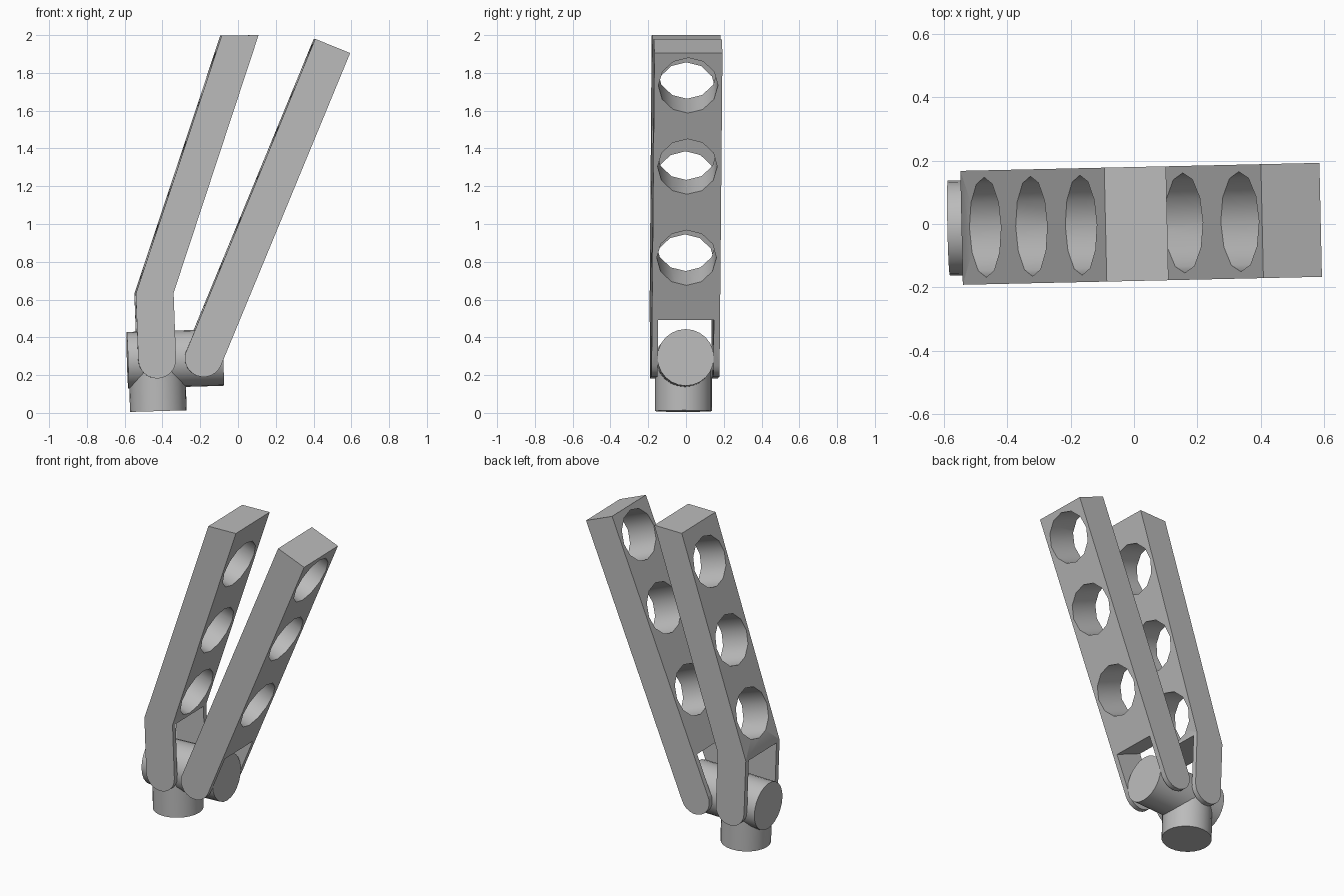
import bpy, bmesh, math
from mathutils import Matrix, Vector

cube = bpy.data.objects.get("Cube")
if cube:
    bpy.data.objects.remove(cube, do_unlink=True)

YAW = Matrix.Rotation(math.radians(1.27), 4, 'Z')
PITCH = Matrix.Rotation(math.radians(-1.7), 4, 'Y')
HALF_DEPTH = 0.18
ARM_WIDTH = 0.2

grey = bpy.data.materials.new("plain_grey")
grey.use_nodes = True
GREY = (0.5, 0.5, 0.5, 1)
grey.diffuse_color = GREY
grey.node_tree.nodes["Principled BSDF"].inputs["Base Color"].default_value = GREY


def make_object(name, bm):
    bmesh.ops.recalc_face_normals(bm, faces=bm.faces)
    mesh = bpy.data.meshes.new(name)
    bm.to_mesh(mesh)
    bm.free()
    mesh.materials.append(grey)
    obj = bpy.data.objects.new(name, mesh)
    bpy.context.collection.objects.link(obj)
    return obj


def soften(obj):
    """Smooth the curved walls, keep large flat faces and corners crisp."""
    bm = bmesh.new()
    bm.from_mesh(obj.data)
    for face in bm.faces:
        face.smooth = True
    for edge in bm.edges:
        large = any(f.calc_area() > 0.05 for f in edge.link_faces)
        edge.smooth = not large and edge.calc_face_angle(math.pi) < math.radians(35)
    bm.to_mesh(obj.data)
    bm.free()


def cylinder_bm(matrix, radius, depth, sides):
    bm = bmesh.new()
    bmesh.ops.create_cone(bm, cap_ends=True, segments=sides, radius1=radius,
                          radius2=radius, depth=depth, matrix=matrix)
    return bm


def cut(obj, cutter_bm):
    cutter = make_object("cutter", cutter_bm)
    cutter.hide_render = True
    mod = obj.modifiers.new("cut", 'BOOLEAN')
    mod.operation = 'DIFFERENCE'
    mod.solver = 'EXACT'
    mod.object = cutter
    bpy.context.view_layer.objects.active = obj
    bpy.ops.object.modifier_apply(modifier=mod.name)
    bpy.data.objects.remove(cutter, do_unlink=True)


def make_arm(name, upper, pivot, lean, low_lean, hole_centres, slot_centre):
    """Bar with a rounded forked foot and round holes across it."""
    # Side outline: upper corners, then the rounded foot
    outline = list(upper)
    for i in range(13):
        a = -low_lean - math.pi * i / 12
        outline.append((pivot[0] + ARM_WIDTH / 2 * math.cos(a),
                        pivot[1] + ARM_WIDTH / 2 * math.sin(a)))
    bm = bmesh.new()
    face = bm.faces.new([bm.verts.new((x, -HALF_DEPTH, z)) for x, z in outline])
    ext = bmesh.ops.extrude_face_region(bm, geom=[face])
    verts = [v for v in ext["geom"] if isinstance(v, bmesh.types.BMVert)]
    bmesh.ops.translate(bm, verts=verts, vec=(0, 2 * HALF_DEPTH, 0))
    arm = make_object(name, bm)

    # Round holes at right angles to the bar
    across = Matrix.Rotation(lean + math.pi / 2, 4, 'Y')
    for x, z in hole_centres:
        cut(arm, cylinder_bm(Matrix.Translation((x, 0, z)) @ across, 0.158, 0.5, 12))

    # Fork slot between the two tines
    bm = bmesh.new()
    slot = (Matrix.Translation((slot_centre[0], 0, slot_centre[1]))
            @ Matrix.Rotation(low_lean, 4, 'Y')
            @ Matrix.Translation((0, 0, -0.3))
            @ Matrix.Diagonal((0.5, 0.295, 0.6, 1)))
    bmesh.ops.create_cube(bm, size=1, matrix=slot)
    cut(arm, bm)
    soften(arm)
    arm.matrix_world = YAW
    return arm


def along(start, lean, distances):
    d = Vector((math.sin(lean), math.cos(lean)))
    return [tuple(Vector(start) + d * t) for t in distances]


# Straight arm
lean = math.radians(22.4)
make_arm("straight_arm", [(-0.28, 0.32), (0.405, 1.98), (0.59, 1.905)],
         (-0.186, 0.29), lean, lean,
         along((-0.186, 0.29), lean, (0.616, 1.138, 1.603)),
         along((-0.186, 0.29), lean, (0.26,))[0])

# Bent arm
lean = math.radians(18.4)
make_arm("bent_arm", [(-0.545, 0.63), (-0.09, 1.997), (0.105, 2.0), (-0.345, 0.635)],
         (-0.432, 0.282), lean, math.radians(-2),
         along((-0.45, 0.598), lean, (0.237, 0.70, 1.196)),
         (-0.445, 0.625))

# Cross pin and vertical base stub
pin = make_object("cross_pin", cylinder_bm(
    YAW @ Matrix.Translation((-0.333, 0, 0.286)) @ PITCH
    @ Matrix.Rotation(math.pi / 2, 4, 'Y'), 0.15, 0.505, 24))
stub = make_object("base_stub", cylinder_bm(
    YAW @ Matrix.Translation((-0.426, -0.004, 0.147)) @ PITCH, 0.15, 0.275, 24))
for part in (pin, stub):
    soften(part)
